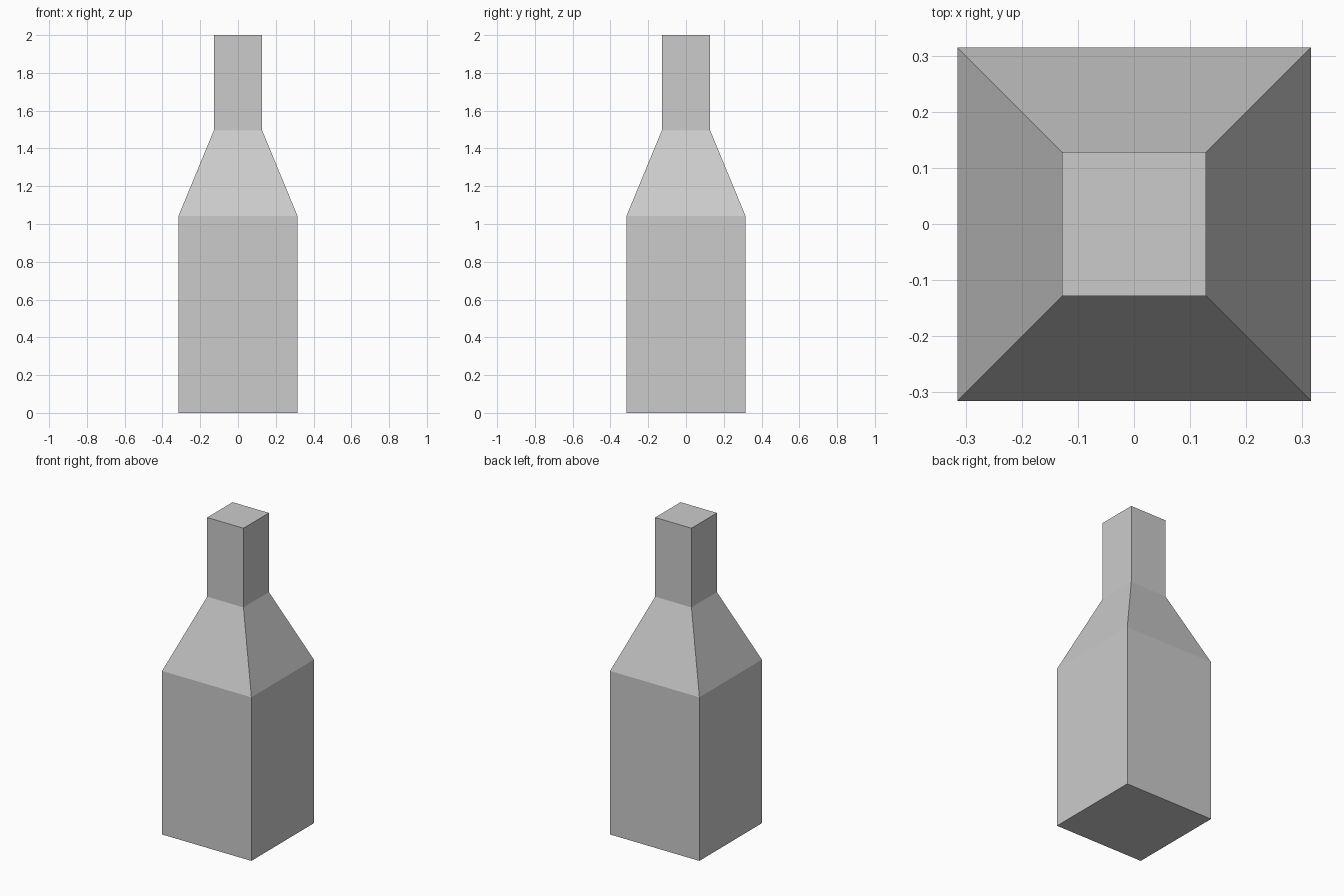
import bpy, bmesh

if "Cube" in bpy.data.objects:
    bpy.data.objects.remove(bpy.data.objects["Cube"])

# Half-width and height of each square section, bottom to top
SECTIONS = [(0.315, 0.0), (0.315, 1.043), (0.128, 1.495), (0.128, 2.0)]


def square_ring(bm, half, z):
    return [bm.verts.new((sx * half, sy * half, z))
            for sx, sy in ((-1, -1), (1, -1), (1, 1), (-1, 1))]


# Square bottle: body, tapered shoulder and neck lofted as one closed shell
bm = bmesh.new()
rings = [square_ring(bm, half, z) for half, z in SECTIONS]
for low, high in zip(rings, rings[1:]):
    for i in range(4):
        j = (i + 1) % 4
        bm.faces.new((low[i], low[j], high[j], high[i]))

# Flat base and top
bm.faces.new(rings[0][::-1])
bm.faces.new(rings[-1])
bmesh.ops.recalc_face_normals(bm, faces=bm.faces[:])

mesh = bpy.data.meshes.new("bottle")
bm.to_mesh(mesh)
bm.free()
bottle = bpy.data.objects.new("bottle", mesh)
bpy.context.collection.objects.link(bottle)
